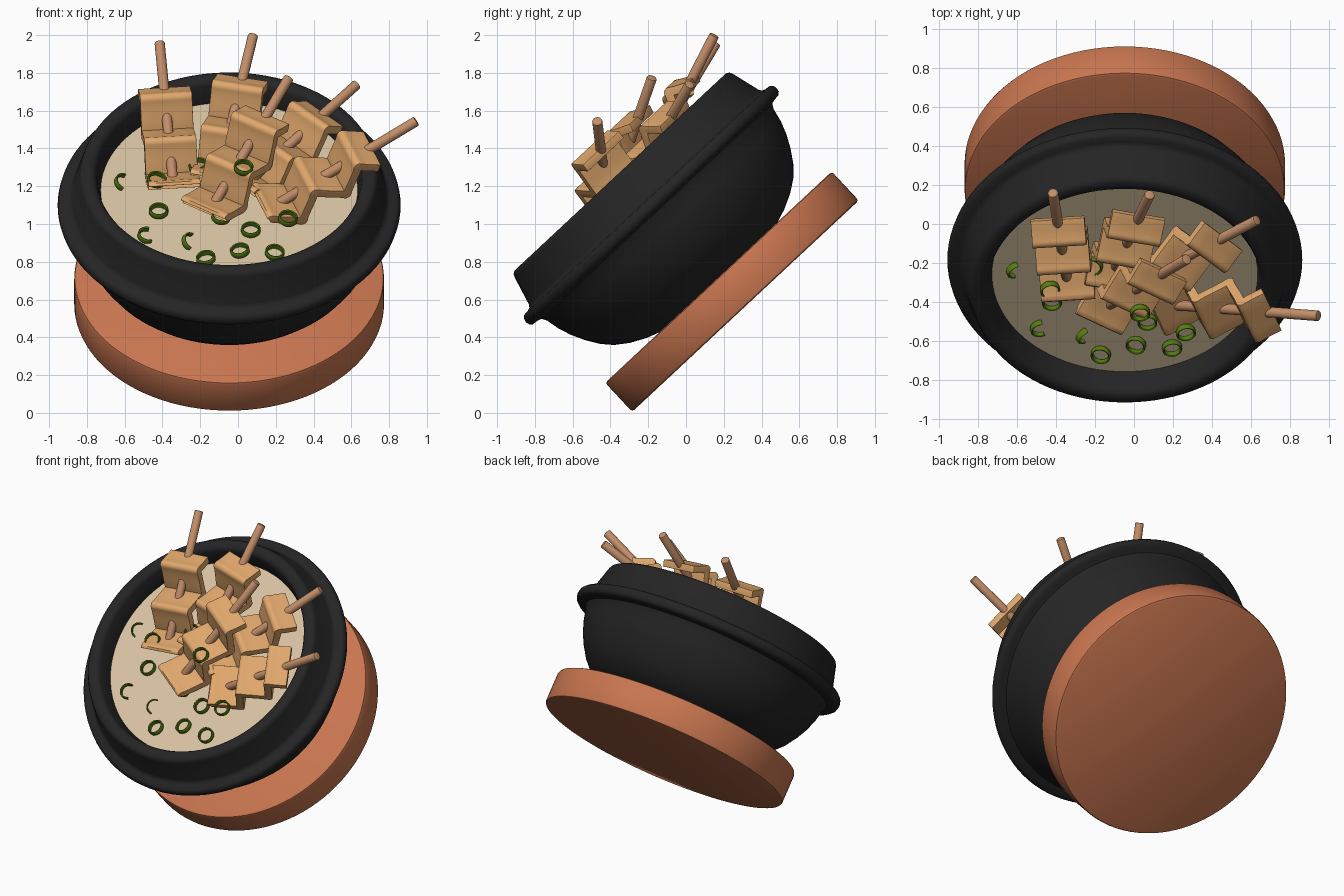
import bpy, bmesh, math
from mathutils import Vector, Matrix

if "Cube" in bpy.data.objects:
    bpy.data.objects.remove(bpy.data.objects["Cube"])

TILT = Matrix.Translation((-0.047, 0.315, 0.565)) @ Matrix.Rotation(math.radians(43), 4, 'X')
UP = Vector((0, -math.sin(math.radians(43)), math.cos(math.radians(43))))


def material(name, rgb):
    m = bpy.data.materials.new(name)
    m.diffuse_color = (*rgb, 1)
    m.use_nodes = True
    m.node_tree.nodes["Principled BSDF"].inputs["Base Color"].default_value = m.diffuse_color
    return m


CLAY = material("clay", (0.58, 0.18, 0.08))
IRON = material("iron", (0.018, 0.018, 0.019))
SOUP = material("broth", (0.68, 0.54, 0.36))
CAKE = material("fish_cake", (0.75, 0.39, 0.15))
WOOD = material("wood", (0.54, 0.27, 0.14))
GREEN = material("scallion", (0.09, 0.20, 0.006))


def add_mesh(name, bm, mat, matrix=Matrix(), angle=40):
    bmesh.ops.recalc_face_normals(bm, faces=bm.faces)
    me = bpy.data.meshes.new(name)
    bm.to_mesh(me)
    bm.free()
    ob = bpy.data.objects.new(name, me)
    bpy.context.collection.objects.link(ob)
    ob.matrix_world = matrix
    me.materials.append(mat)
    bpy.ops.object.select_all(action='DESELECT')
    ob.select_set(True)
    bpy.context.view_layer.objects.active = ob
    bpy.ops.object.shade_smooth_by_angle(angle=math.radians(angle))
    return ob


def lathe(name, profile, mat, matrix=TILT, steps=96, sweep=2 * math.pi, closed=False):
    bm = bmesh.new()
    vs = [bm.verts.new((r, 0, z)) for r, z in profile]
    pairs = list(zip(vs, vs[1:])) + ([(vs[-1], vs[0])] if closed else [])
    es = [bm.edges.new(p) for p in pairs]
    bmesh.ops.spin(bm, geom=vs + es, cent=(0, 0, 0), axis=(0, 0, 1), angle=sweep, steps=steps)
    bmesh.ops.remove_doubles(bm, verts=bm.verts, dist=1e-4)
    return add_mesh(name, bm, mat, matrix)


# Round trivet under the bowl
lathe("trivet", [(0, 0), (0.805, 0), (0.816, 0.005), (0.82, 0.015), (0.82, 0.195),
                 (0.816, 0.205), (0.805, 0.21), (0.0, 0.21)], CLAY)

# Stone bowl with a flange and thick rim
lathe("bowl", [(0, 0.205), (0.42, 0.207), (0.50, 0.235), (0.58, 0.275), (0.65, 0.325), (0.70, 0.38),
               (0.745, 0.45), (0.78, 0.52), (0.805, 0.59), (0.82, 0.66), (0.835, 0.688),
               (0.86, 0.695), (0.89, 0.698), (0.903, 0.71), (0.908, 0.73), (0.903, 0.752),
               (0.89, 0.765), (0.86, 0.768), (0.842, 0.775), (0.832, 0.79), (0.79, 0.945),
               (0.782, 0.962), (0.765, 0.972), (0.735, 0.972), (0.715, 0.965), (0.703, 0.945),
               (0.68, 0.84), (0.66, 0.66), (0.60, 0.48), (0.48, 0.34), (0.30, 0.28), (0, 0.27)], IRON)

# Broth surface
lathe("broth", [(0, 0.84), (0.685, 0.84)], SOUP)


def skewer(i, tip, end, start):
    """Stick from tip towards end, folded fish cake beginning `start` along it."""
    tip, end = Vector(tip), Vector(end)
    d = (end - tip).normalized()
    side = UP.cross(d).normalized()
    n = d.cross(side).normalized()
    # stick
    length = start + 0.55
    bm = bmesh.new()
    bmesh.ops.create_cone(bm, cap_ends=True, segments=24, radius1=0.027, radius2=0.027, depth=length)
    rims = [e for e in bm.edges if abs(e.verts[0].co.z - e.verts[1].co.z) < 1e-5]
    bmesh.ops.bevel(bm, geom=rims, offset=0.006, segments=2, affect='EDGES', profile=0.5)
    rot = Matrix((side, n, d)).transposed().to_4x4()
    add_mesh(f"stick_{i}", bm, WOOD, Matrix.Translation(tip + d * length / 2) @ rot)
    # wavy folded sheet threaded on the stick
    bm = bmesh.new()
    rows = []
    for k in range(61):
        s = -0.03 + 0.63 * k / 60
        ph = 2 * math.pi * (s - 0.05) / 0.27
        c = tip + d * (start + s - 0.016 * math.sin(2 * ph)) + n * 0.07 * math.cos(ph)
        rows.append([bm.verts.new(c + side * w) for w in (-0.138, -0.07, 0, 0.07, 0.138)])
    for a, b in zip(rows, rows[1:]):
        for j in range(4):
            bm.faces.new((a[j], a[j + 1], b[j + 1], b[j]))
    ob = add_mesh(f"fish_cake_{i}", bm, CAKE, angle=60)
    sol = ob.modifiers.new("thickness", 'SOLIDIFY')
    sol.thickness, sol.offset = 0.046, 0
    bev = ob.modifiers.new("soft_edges", 'BEVEL')
    bev.width, bev.segments = 0.014, 3
    bev.limit_method, bev.angle_limit = 'ANGLE', math.radians(60)


# Five skewers: tip, lower end, distance from tip to the cake
for i, args in enumerate([
        ((-0.415, 0.16, 1.96), (-0.35, -0.24, 1.29), 0.33),
        ((0.08, 0.15, 2.0), (-0.115, -0.26, 1.2), 0.31),
        ((0.27, -0.18, 1.775), (-0.19, -0.45, 1.0), 0.29),
        ((0.63, 0.02, 1.74), (0.05, -0.28, 1.22), 0.30),
        ((0.945, -0.47, 1.545), (0.15, -0.41, 1.07), 0.33)], 1):
    skewer(i, *args)

# Scallion rings: x, y, z, tilt, share of a full ring
RINGS = [(-0.43, -0.335, 1.235, 10, 1), (-0.42, -0.40, 1.07, 0, 1), (-0.21, -0.215, 1.31, -12, 1),
         (0.03, -0.455, 1.30, 5, 1), (-0.09, -0.48, 1.04, 8, 1), (0.265, -0.555, 1.03, 8, 1),
         (0.068, -0.50, 0.97, 0, 1), (-0.17, -0.67, 0.82, -8, 1), (0.01, -0.62, 0.86, -10, 1),
         (0.195, -0.635, 0.85, 6, 1), (-0.605, -0.235, 1.22, 25, 0.5), (-0.48, -0.535, 0.94, 10, 0.6),
         (-0.25, -0.57, 0.905, 35, 0.5)]
for i, (x, y, z, tilt, share) in enumerate(RINGS, 1):
    m = (Matrix.Translation((x, y, z)) @ Matrix.Rotation(math.radians(43 + tilt / 2), 4, 'X')
         @ Matrix.Rotation(math.radians(tilt), 4, 'Y') @ Matrix.Rotation(math.radians(80), 4, 'Z'))
    lathe(f"scallion_{i}", [(0.041, -0.014), (0.047, -0.017), (0.051, -0.012), (0.051, 0.012),
                            (0.047, 0.017), (0.041, 0.014)], GREEN, m, 28, 2 * math.pi * share, True)
